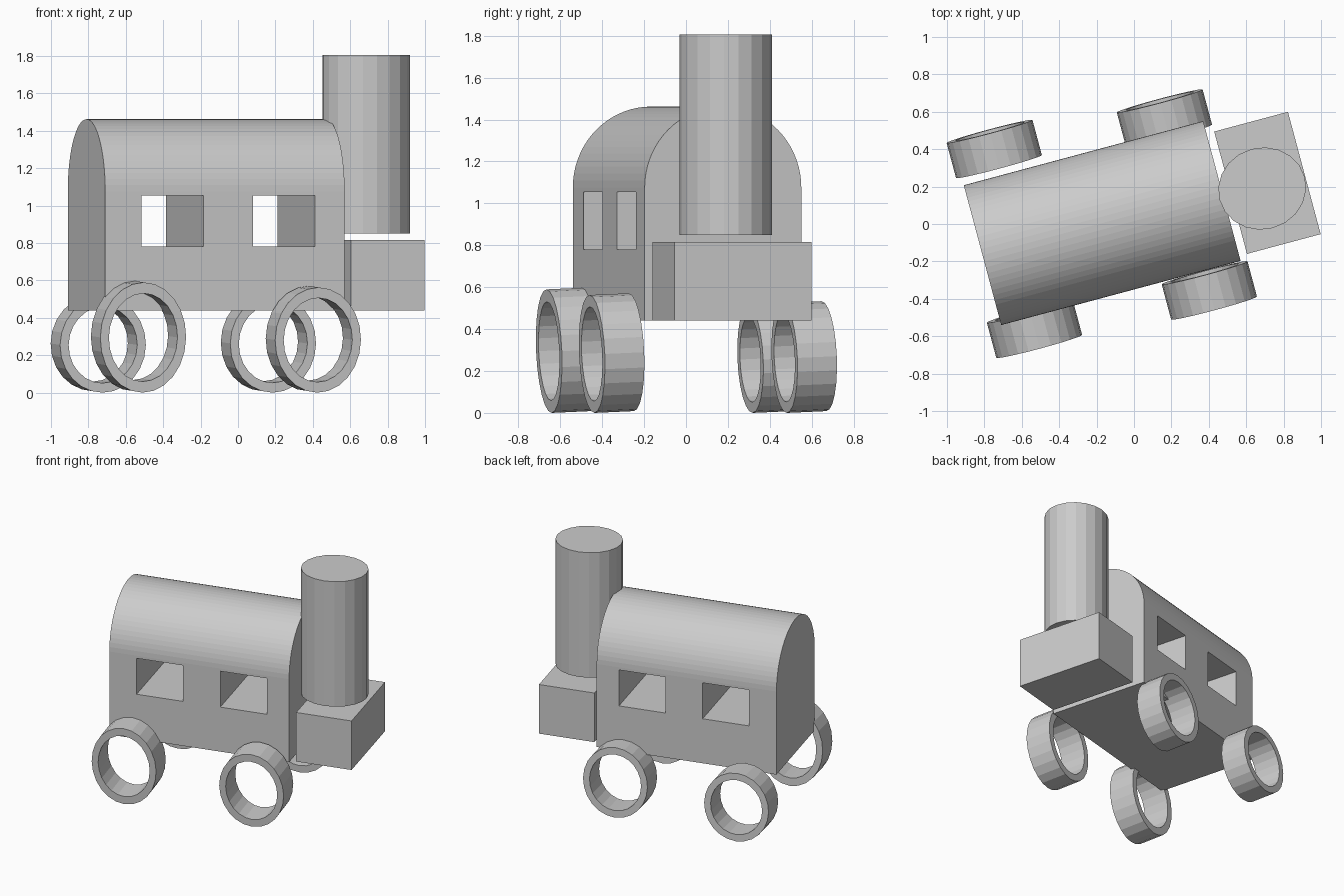
import bpy, bmesh, math
from mathutils import Matrix

if "Cube" in bpy.data.objects:
    bpy.data.objects.remove(bpy.data.objects["Cube"])

# The whole train is turned 15 degrees; parts are placed in its own u (length) / v (width) axes
TRAIN = Matrix.Translation((-0.17, 0.005, 0)) @ Matrix.Rotation(math.radians(15), 4, 'Z')
LENGTH, RADIUS, FLOOR, EAVE = 1.325, 0.387, 0.44, 1.075


def finish(name, bm, loc=(0, 0, 0), tilt=0.0):
    bmesh.ops.recalc_face_normals(bm, faces=bm.faces[:])
    mesh = bpy.data.meshes.new(name)
    bm.to_mesh(mesh)
    bm.free()
    obj = bpy.data.objects.new(name, mesh)
    bpy.context.collection.objects.link(obj)
    obj.matrix_world = TRAIN @ Matrix.Translation(loc) @ Matrix.Rotation(tilt, 4, 'X')
    return obj


def box(name, loc, size):
    bm = bmesh.new()
    bmesh.ops.create_cube(bm, size=1, matrix=Matrix.Diagonal((*size, 1)))
    return finish(name, bm, loc)


def carriage():
    # Box section with a half-round roof, extruded along the train
    bm = bmesh.new()
    n = 36
    profile = [(-RADIUS, FLOOR), (RADIUS, FLOOR)]
    profile += [(RADIUS * math.cos(math.pi * i / n), EAVE + RADIUS * math.sin(math.pi * i / n))
                for i in range(n + 1)]
    face = bm.faces.new([bm.verts.new((-LENGTH / 2, v, z)) for v, z in profile])
    ext = bmesh.ops.extrude_face_region(bm, geom=[face])
    verts = [g for g in ext["geom"] if isinstance(g, bmesh.types.BMVert)]
    bmesh.ops.translate(bm, verts=verts, vec=(LENGTH, 0, 0))
    return finish("carriage", bm)


def wheel(name, u, v, height, width=0.475, depth=0.195, hole=0.8, sides=24):
    # Slightly oval open ring, leaning a little
    bm = bmesh.new()
    loops = []
    for scale, y in ((1, -depth / 2), (1, depth / 2), (hole, depth / 2), (hole, -depth / 2)):
        loops.append([bm.verts.new((scale * width / 2 * math.cos(2 * math.pi * i / sides), y,
                                    scale * height / 2 * math.sin(2 * math.pi * i / sides)))
                      for i in range(sides)])
    for k in range(4):
        a, b = loops[k], loops[(k + 1) % 4]
        for i in range(sides):
            j = (i + 1) % sides
            bm.faces.new((a[i], a[j], b[j], b[i]))
    return finish(name, bm, (u, v, height / 2 + 0.004), math.radians(2.5))


# Carriage with two window openings cut right through
body = carriage()
for label, u in (("rear", -0.29), ("front", 0.327)):
    cutter = box(label + "_window_cutter", (u, 0, 0.9175), (0.343, 1.2, 0.275))
    cutter.hide_render = True
    cutter.hide_viewport = True
    mod = body.modifiers.new(label + "_window", 'BOOLEAN')
    mod.operation = 'DIFFERENCE'
    mod.solver = 'EXACT'
    mod.object = cutter

# Block ahead of the carriage
box("front_block", (0.909, -0.021, 0.6275), (0.408, 0.677, 0.375))

# Tall chimney hovering just above the block
bm = bmesh.new()
bmesh.ops.create_cone(bm, cap_ends=True, segments=20, radius1=1, radius2=1, depth=0.955,
                      matrix=Matrix.Diagonal((0.236, 0.219, 1, 1)))
finish("chimney", bm, (0.874, -0.043, 1.3275))

# Wheels: position along, across, height
for name, u, v, h in (("rear_right_wheel", -0.496, -0.452, 0.59),
                      ("front_right_wheel", 0.460, -0.496, 0.563),
                      ("front_left_wheel", 0.466, 0.454, 0.525),
                      ("rear_left_wheel", -0.455, 0.532, 0.51)):
    wheel(name, u, v, h)
